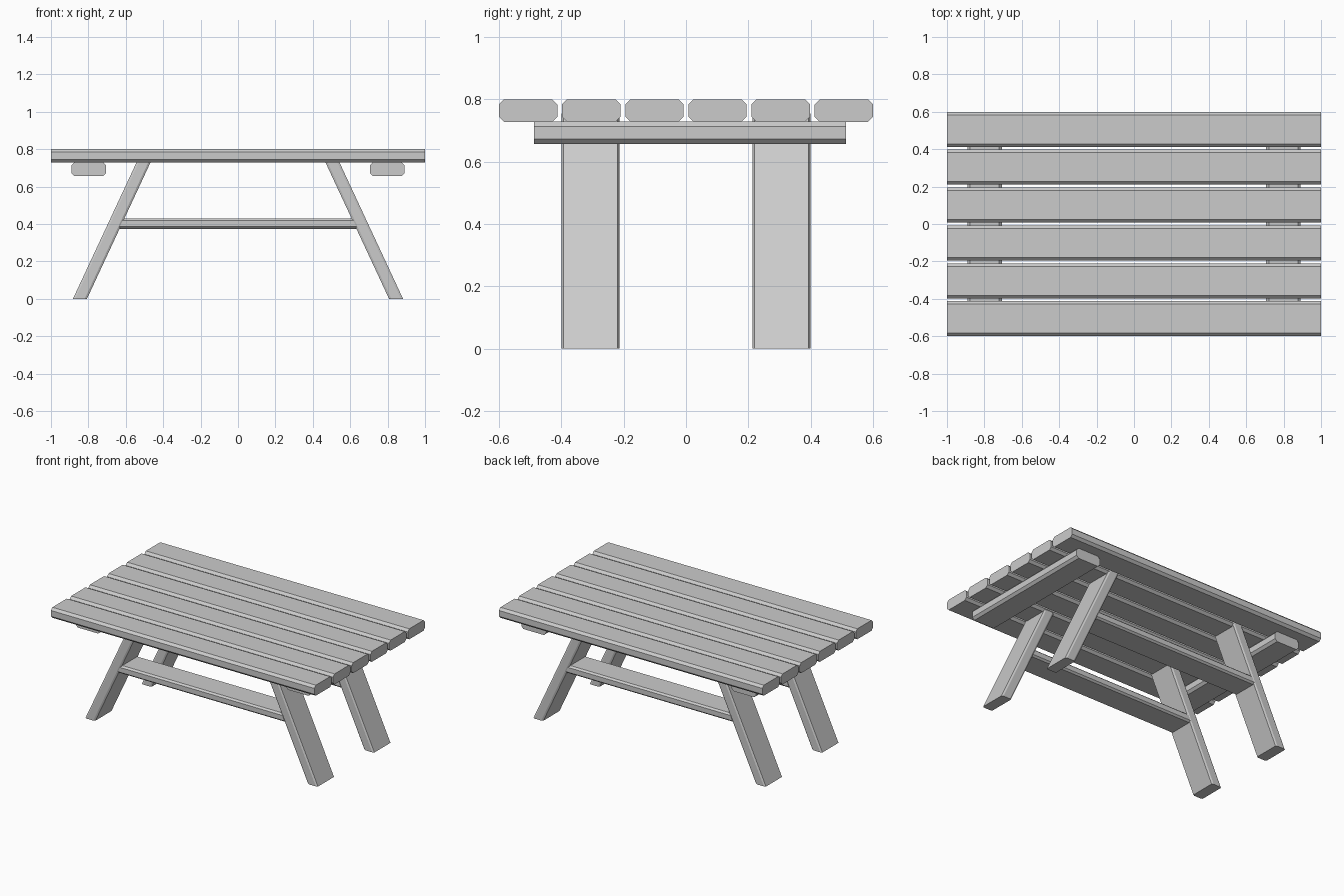
import bpy, bmesh
from mathutils import Vector

if "Cube" in bpy.data.objects:
    bpy.data.objects.remove(bpy.data.objects["Cube"])


def octagon(w, h, cw, ch):
    """Chamfered rectangle cross-section centred on the origin."""
    a, b = w / 2, h / 2
    return [(-a + cw, -b), (a - cw, -b), (a, -b + ch), (a, b - ch),
            (a - cw, b), (-a + cw, b), (-a, b - ch), (-a, -b + ch)]


def beam(name, start, end):
    """Solid between two matching rings of points."""
    bm = bmesh.new()
    r0 = [bm.verts.new(p) for p in start]
    r1 = [bm.verts.new(p) for p in end]
    n = len(r0)
    bm.faces.new(r0)
    bm.faces.new(r1)
    for i in range(n):
        j = (i + 1) % n
        bm.faces.new((r0[i], r0[j], r1[j], r1[i]))
    bmesh.ops.recalc_face_normals(bm, faces=bm.faces)
    me = bpy.data.meshes.new(name)
    bm.to_mesh(me)
    bm.free()
    ob = bpy.data.objects.new(name, me)
    bpy.context.collection.objects.link(ob)
    return ob


W, SLOPE, FOOT_X = 0.187, 0.466, 0.845
board = octagon(W, 0.072, 0.016, 0.016)

# Table top planks along x
for i in range(6):
    y = -0.5065 + i * 0.2026
    beam(f"top_plank_{i + 1}",
         *[[Vector((x, y + u, 0.764 + v)) for u, v in board] for x in (-1, 1)])

# Cross battens under the top, along y
for s, side in ((-1, "left"), (1, "right")):
    beam(f"{side}_batten",
         *[[Vector((s * 0.798 + u, y, 0.693 + v)) for u, v in board]
           for y in (-0.487, 0.513)])

leg_section = octagon(0.075, 0.186, 0.012, 0.006)
bar_section = octagon(0.185, 0.055, 0.012, 0.011)

for t, depth in ((-1, "front"), (1, "back")):
    y = t * 0.306
    # Splayed legs with level-cut feet
    for s, side in ((-1, "left"), (1, "right")):
        beam(f"{depth}_{side}_leg",
             *[[Vector((s * (FOOT_X - SLOPE * z) + u, y + v, z))
                for u, v in leg_section] for z in (0, 0.755)])
    # Stretcher board between the legs, ends cut to the leg slope
    beam(f"{depth}_stretcher",
         *[[Vector((s * (FOOT_X - 0.033 - SLOPE * (0.402 + v)), y + u, 0.402 + v))
            for u, v in bar_section] for s in (-1, 1)])
